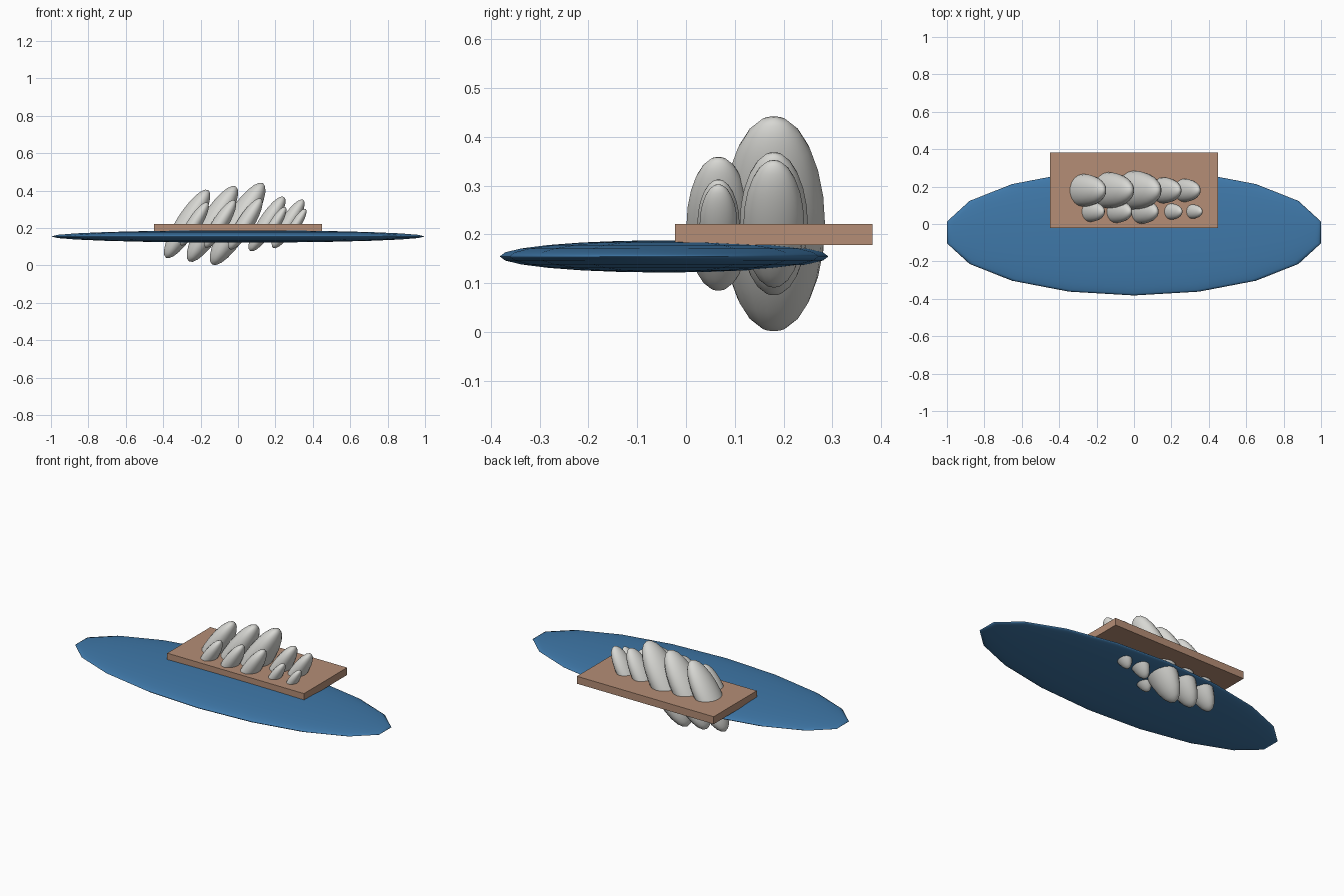
import bpy
import math

cube = bpy.data.objects.get("Cube")
if cube:
    bpy.data.objects.remove(cube, do_unlink=True)


def make_material(name, rgb):
    mat = bpy.data.materials.new(name)
    mat.use_nodes = True
    color = (*rgb, 1.0)
    mat.diffuse_color = color
    mat.node_tree.nodes["Principled BSDF"].inputs["Base Color"].default_value = color
    return mat


blue = make_material("water blue", (0.05, 0.19, 0.40))
tan = make_material("tan wood", (0.46, 0.27, 0.18))
pale = make_material("pale grey", (0.68, 0.68, 0.65))


def ellipsoid(name, center, radii, mat, tilt=0.0):
    bpy.ops.mesh.primitive_uv_sphere_add(segments=18, ring_count=12, location=center)
    obj = bpy.context.object
    obj.name = name
    obj.scale = radii
    obj.rotation_euler.y = tilt
    obj.data.materials.append(mat)
    bpy.ops.object.shade_smooth_by_angle(angle=math.radians(40))
    return obj


# Wide flat disc
ellipsoid("flat_disc", (0, -0.045, 0.155), (1.015, 0.337, 0.033), blue)

# Board resting over the rear of the disc
bpy.ops.mesh.primitive_cube_add(size=1, location=(0, 0.18, 0.2))
board = bpy.context.object
board.name = "board"
board.scale = (0.9, 0.405, 0.044)
board.data.materials.append(tan)

# Two rows of leaning pods: (x, half height) for each pod
LEAN = math.radians(32)
rows = {
    "back_pod": (0.18, [(-0.272, 0.184), (-0.137, 0.204), (-0.002, 0.221),
                        (0.155, 0.147), (0.268, 0.131)]),
    "front_pod": (0.0665, [(-0.234, 0.116), (-0.096, 0.128), (0.039, 0.1375),
                           (0.198, 0.091), (0.312, 0.081)]),
}
for name, (y, pods) in rows.items():
    for i, (x, h) in enumerate(pods, 1):
        ellipsoid(f"{name}_{i}", (x, y, 0.222), (0.333 * h, 0.475 * h, 1.16 * h), pale, LEAN)
